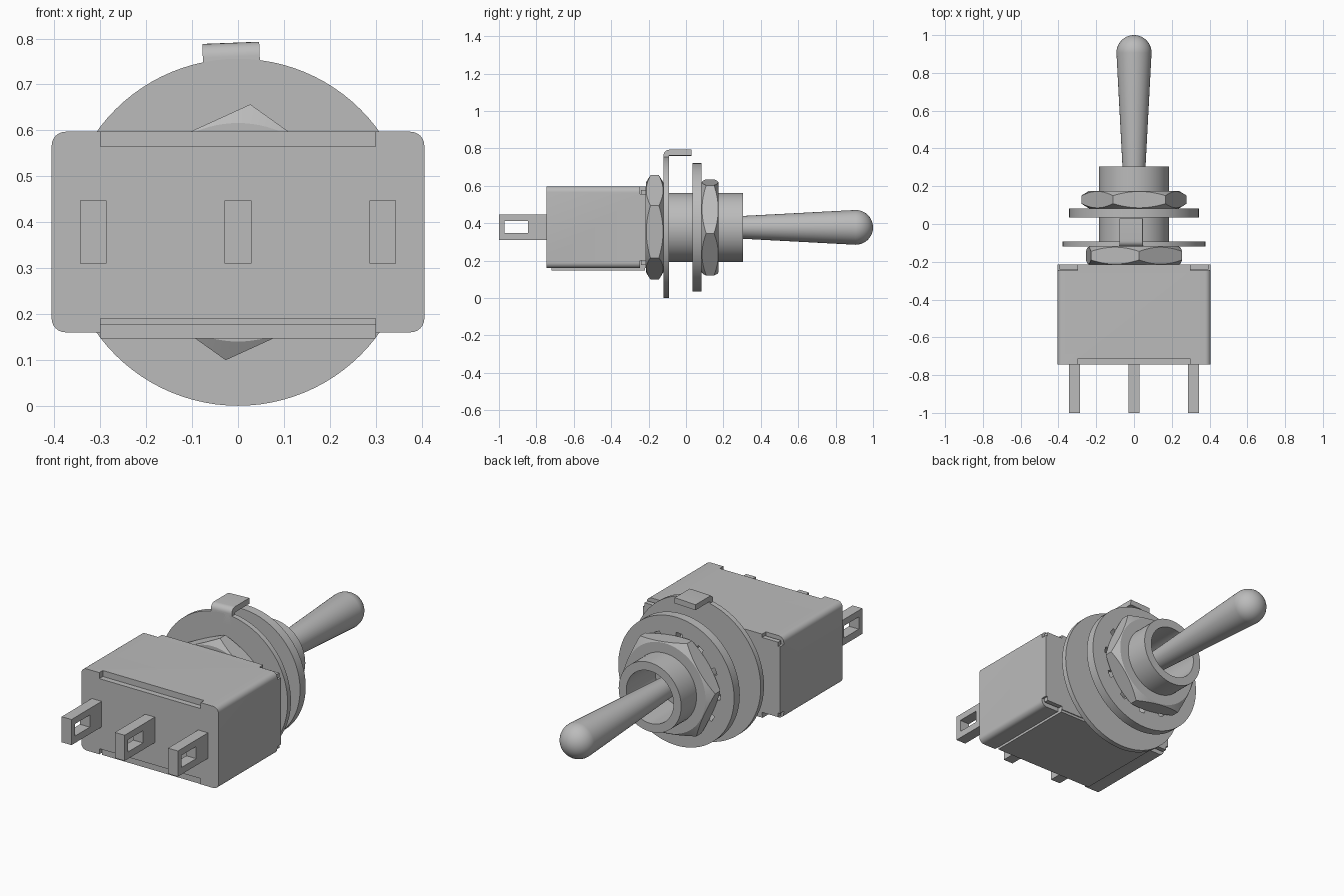
import bpy, bmesh
from math import sin, cos, pi, radians, hypot
from mathutils import Matrix

cube = bpy.data.objects.get("Cube")
if cube:
    bpy.data.objects.remove(cube, do_unlink=True)

AXIS = 0.378  # height of the lever axis

grey = bpy.data.materials.new("plain grey")
grey.use_nodes = True
grey.diffuse_color = (0.5, 0.5, 0.5, 1)
grey.node_tree.nodes["Principled BSDF"].inputs["Base Color"].default_value = (0.5, 0.5, 0.5, 1)


def finish(name, bm, smooth=True):
    bmesh.ops.recalc_face_normals(bm, faces=bm.faces)
    mesh = bpy.data.meshes.new(name)
    bm.to_mesh(mesh)
    bm.free()
    mesh.materials.append(grey)
    ob = bpy.data.objects.new(name, mesh)
    bpy.context.collection.objects.link(ob)
    activate(ob)
    if smooth:
        bpy.ops.object.shade_smooth_by_angle(angle=radians(30))
    return ob


def activate(ob):
    bpy.ops.object.select_all(action='DESELECT')
    ob.select_set(True)
    bpy.context.view_layer.objects.active = ob


def box_mesh(x, y, z):
    bm = bmesh.new()
    bmesh.ops.create_cube(bm, size=1)
    for v in bm.verts:
        v.co = [lo + (c + 0.5) * (hi - lo) for c, (lo, hi) in zip(v.co, (x, y, z))]
    return bm


def box(name, x, y, z):
    return finish(name, box_mesh(x, y, z), False)


def lathe_mesh(profile, n=64, turn=0.0, closed=False):
    """Revolve (radius, y) points about the lever axis."""
    bm = bmesh.new()
    rings = []
    for r, y in profile:
        angles = [turn + 2 * pi * i / n for i in range(n)] if r > 0 else [0]
        rings.append([bm.verts.new((r * cos(a), y, AXIS + r * sin(a))) for a in angles])
    pairs = list(zip(rings, rings[1:]))
    if closed:
        pairs.append((rings[-1], rings[0]))
    for a, b in pairs:
        for i in range(n):
            j = (i + 1) % n
            loop = [a[i % len(a)], a[j % len(a)], b[j % len(b)], b[i % len(b)]]
            bm.faces.new(list(dict.fromkeys(loop)))
    return bm


def boolean(ob, cutter, operation):
    mod = ob.modifiers.new("cut", 'BOOLEAN')
    mod.operation, mod.object, mod.solver = operation, cutter, 'EXACT'
    activate(ob)
    bpy.ops.object.modifier_apply(modifier=mod.name)
    bpy.data.objects.remove(cutter, do_unlink=True)


# Body: rounded block with end slots and corner notches
BODY_X, Z0, Z1, BACK, FRONT = 0.406, 0.16, 0.597, -0.745, -0.215
bm = box_mesh((-BODY_X, BODY_X), (BACK, FRONT), (Z0, Z1))
long_edges = [e for e in bm.edges if abs(e.verts[0].co.y - e.verts[1].co.y) > 0.1]
bmesh.ops.bevel(bm, geom=long_edges, offset=0.03, segments=6, profile=0.5, affect='EDGES')
body = finish("switch_body", bm)
for lo, hi in ((Z1 - 0.032, Z1 + 0.1), (Z0 - 0.1, Z0 + 0.03)):
    boolean(body, box("slot_cutter", (-0.3, 0.3), (BACK - 0.1, -0.715), (lo, hi)), 'DIFFERENCE')
for side in (-1, 1):
    xs = sorted((side * 0.3, side * 0.5))
    for lo, hi in ((Z1 - 0.04, Z1 + 0.1), (Z0 - 0.1, Z0 + 0.04)):
        boolean(body, box("notch_cutter", xs, (-0.247, FRONT + 0.1), (lo, hi)), 'DIFFERENCE')
    # Small retaining tabs seated in the notches
    xs = sorted((side * 0.3, side * 0.395))
    for label, lo, hi in (("upper", Z1 - 0.04, Z1 - 0.018), ("lower", Z0 + 0.018, Z0 + 0.04)):
        box(f"{label}_tab_{'left' if side > 0 else 'right'}", xs, (-0.24, FRONT), (lo, hi))
activate(body)
bpy.ops.object.shade_smooth_by_angle(angle=radians(30))
box("bottom_plate", (-0.3, 0.3), (-0.72, -0.22), (0.147, 0.178))

# Solder terminals with eyelets
for label, x in (("right", -0.315), ("middle", 0), ("left", 0.315)):
    lug = box("terminal_" + label, (x - 0.029, x + 0.029), (-1, -0.74), (0.31, 0.447))
    hole = box("eyelet_cutter", (x - 0.1, x + 0.1), (-0.97, -0.845), (0.347, 0.412))
    boolean(lug, hole, 'DIFFERENCE')

# Hollow bushing
finish("bushing", lathe_mesh([(0, -0.22), (0.185, -0.22), (0.185, 0.305),
                              (0.14, 0.305), (0.14, 0.06), (0, 0.06)]))


# Hex nuts with corners chamfered on both sides
def nut(name, y0, y1, turn):
    r, flat, c = 0.28, 0.243, 0.022
    hexagon = finish(name, lathe_mesh([(0.18, y0), (r, y0), (r, y1), (0.18, y1)], 6, turn, True), False)
    slope = 0.06 / 0.037 * c
    cone = finish("chamfer_cutter", lathe_mesh(
        [(0, y0 - 0.0), (flat - 0.005, y0), (flat + 0.055, y0 + slope),
         (flat + 0.055, y1 - slope), (flat - 0.005, y1), (0, y1)], 96), False)
    boolean(hexagon, cone, 'INTERSECT')
    hexagon.data.materials.clear()
    hexagon.data.materials.append(grey)
    activate(hexagon)
    bpy.ops.object.shade_smooth_by_angle(angle=radians(20))


nut("rear_nut", -0.215, -0.12, radians(84.5))
nut("front_nut", 0.083, 0.175, radians(-6.6))

# Locating washer and its bent tab
finish("locating_washer", lathe_mesh([(0.18, -0.12), (0.378, -0.12),
                                      (0.378, -0.092), (0.18, -0.092)], 96, 0, True))
TOP, T = 0.791, 0.03
arcs = [(pi / 2 * i / 6) for i in range(7)]
outer = [(-0.09 - 0.03 * cos(a), TOP - 0.03 + 0.03 * sin(a)) for a in arcs]
profile = [(-0.12, 0.7)] + outer + [(0.03, TOP), (0.03, TOP - T), (-0.092, TOP - T), (-0.092, 0.7)]
bm = bmesh.new()
face = bm.faces.new([bm.verts.new((-0.062, y, z)) for y, z in profile])
side = bmesh.ops.extrude_face_region(bm, geom=[face])
bmesh.ops.translate(bm, vec=(0.124, 0, 0),
                    verts=[g for g in side["geom"] if isinstance(g, bmesh.types.BMVert)])
bmesh.ops.rotate(bm, verts=bm.verts, cent=(0, 0, AXIS), matrix=Matrix.Rotation(radians(-2.2), 3, 'Y'))
finish("locating_tab", bm)

# Toothed lock washer: slots cut outward from the bore
N = 96
bm = lathe_mesh([(0.187, 0.035), (0.343, 0.035), (0.343, 0.083), (0.187, 0.083)], N, 0, True)
bm.verts.index_update()
for v in bm.verts:
    radius = hypot(v.co.x, v.co.z - AXIS)
    if radius < 0.2 and v.index % N % 8 < 3:
        v.co.x *= 0.262 / radius
        v.co.z = AXIS + (v.co.z - AXIS) * 0.262 / radius
finish("toothed_washer", bm)

# Lever: tapered bat with a ball end
R = 0.093
cap = [(R * cos(a), 0.907 + R * sin(a)) for a in [pi / 2 * i / 12 for i in range(12)]]
finish("toggle_lever", lathe_mesh([(0, 0.04), (0.047, 0.04)] + cap + [(0, 1.0)], 48))
